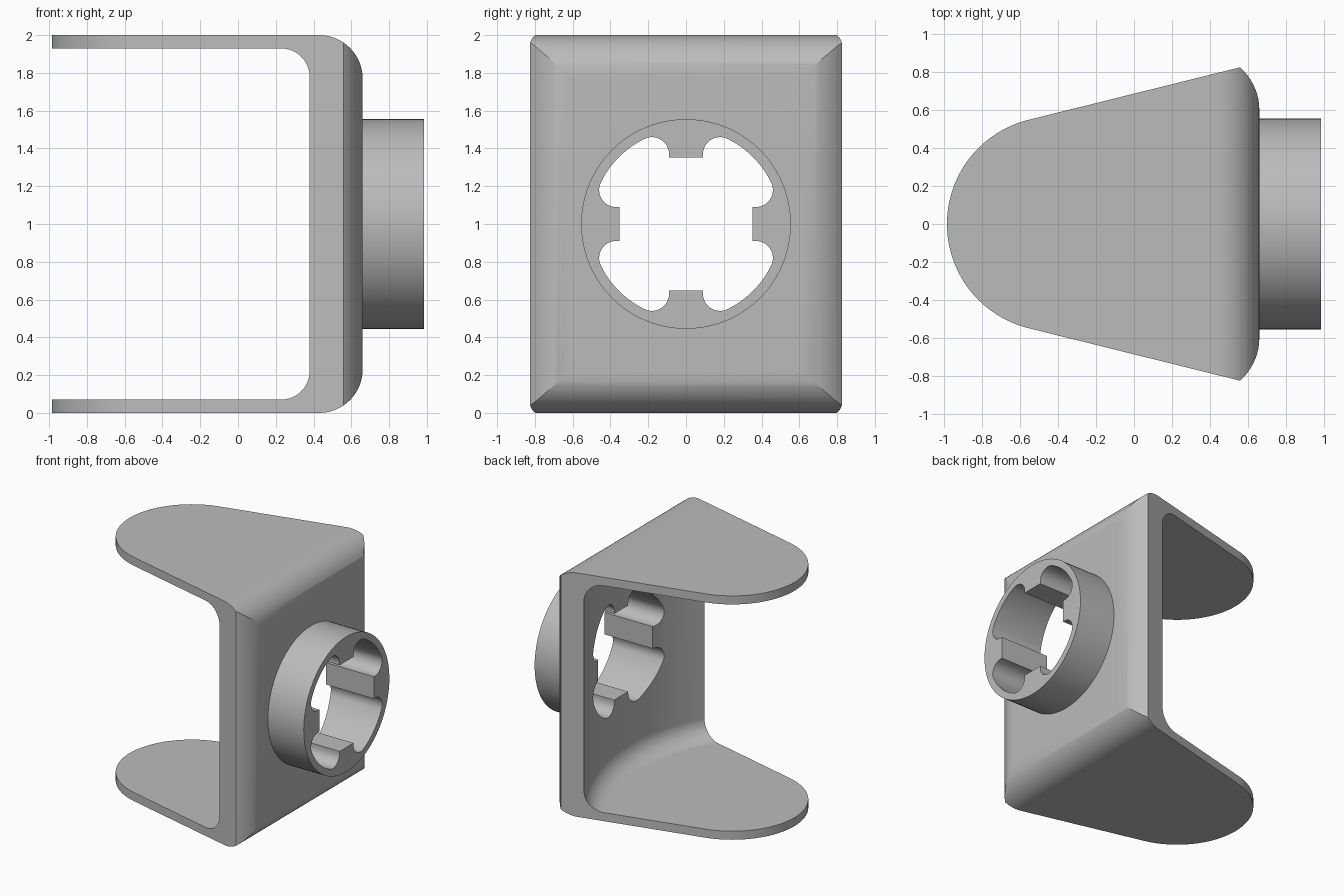
import bpy, bmesh, math

if "Cube" in bpy.data.objects:
    bpy.data.objects.remove(bpy.data.objects["Cube"])

grey = bpy.data.materials.new("light grey")
grey.diffuse_color = (0.5, 0.5, 0.5, 1)
grey.use_nodes = True
grey.node_tree.nodes["Principled BSDF"].inputs["Base Color"].default_value = grey.diffuse_color


def arc(cx, cy, r, a0, a1, n):
    """Points on a circle between two angles in degrees."""
    return [(cx + r * math.cos(math.radians(a0 + (a1 - a0) * i / n)),
             cy + r * math.sin(math.radians(a0 + (a1 - a0) * i / n))) for i in range(n + 1)]


def loft(name, rings):
    """Closed solid from a stack of matching rings, capped at both ends."""
    bm = bmesh.new()
    vs = [[bm.verts.new(p) for p in ring] for ring in rings]
    n = len(vs[0])
    for a, b in zip(vs, vs[1:]):
        for i in range(n):
            bm.faces.new((a[i], a[(i + 1) % n], b[(i + 1) % n], b[i]))
    bm.faces.new(vs[0])
    bm.faces.new(vs[-1])
    bmesh.ops.recalc_face_normals(bm, faces=bm.faces)
    me = bpy.data.meshes.new(name)
    bm.to_mesh(me)
    bm.free()
    ob = bpy.data.objects.new(name, me)
    bpy.context.collection.objects.link(ob)
    me.materials.append(grey)
    return ob


def boolean(ob, tool, op):
    """Apply a boolean and remove the tool object."""
    m = ob.modifiers.new(op, 'BOOLEAN')
    m.object, m.operation, m.solver = tool, op, 'EXACT'
    bpy.context.view_layer.objects.active = ob
    bpy.ops.object.modifier_apply(modifier=m.name)
    bpy.data.objects.remove(tool)


# Fork body: plan outline (rounded nose, flared sides, curved rear edges)
half = arc(0.36, 0.6, 0.30, 0, 48.6, 12) + arc(-0.42, 0, 0.565, 103.7, 180, 32)
plan = half + [(x, -y) for x, y in reversed(half[:-1])]
fork = loft("fork_bracket", [[(x, y, z) for x, y in plan] for z in (0, 2)])

# Side profile with rounded top and bottom rear edges
side = arc(0.43, 0.23, 0.23, -90, 0, 16) + arc(0.43, 1.77, 0.23, 0, 90, 16) + [(-1.2, 2), (-1.2, 0)]
boolean(fork, loft("side_profile", [[(x, y, z) for x, z in side] for y in (-1, 1)]), 'INTERSECT')

# Round filleted cavity that leaves two arms and a concave back wall
prof = arc(1.40, 0.22, 0.15, -90, 0, 10) + arc(1.40, 1.78, 0.15, 0, 90, 10)
N = 192
cavity = loft("cavity", [[(-0.96 + r * math.cos(2 * math.pi * i / N), r * math.sin(2 * math.pi * i / N), z)
                          for i in range(N)] for r, z in prof])
boolean(fork, cavity, 'DIFFERENCE')

# Round socket collar on the back
collar = loft("collar", [[(x, y, 1 + z) for y, z in arc(0, 0, 0.555, 0, 360, 96)[:-1]] for x in (0.63, 0.985)])
boolean(fork, collar, 'UNION')

# Keyed through hole: four lobes separated by four teeth
t = math.degrees(math.atan2(0.18, 0.37))
quarter = ([(0.353, 0.09)] + arc(0.37, 0.18, 0.09, -90, t, 12)
           + arc(0, 0, 0.09 + math.hypot(0.37, 0.18), t, 90 - t, 12)[1:-1]
           + arc(0.18, 0.37, 0.09, 90 - t, 180, 12) + [(0.09, 0.353)])
hole = []
for k in range(4):
    c, s = ((1, 0), (0, 1), (-1, 0), (0, -1))[k]
    hole += [(c * y - s * z, s * y + c * z) for y, z in quarter]
boolean(fork, loft("key_hole", [[(x, y, 1 + z) for y, z in hole] for x in (0.2, 1.2)]), 'DIFFERENCE')

# Smooth curved faces, keep crisp edges
bpy.ops.object.select_all(action='DESELECT')
fork.select_set(True)
bpy.context.view_layer.objects.active = fork
bpy.ops.object.shade_smooth_by_angle(angle=math.radians(25))
w = fork.modifiers.new("weighted_normals", 'WEIGHTED_NORMAL')
w.keep_sharp = True
